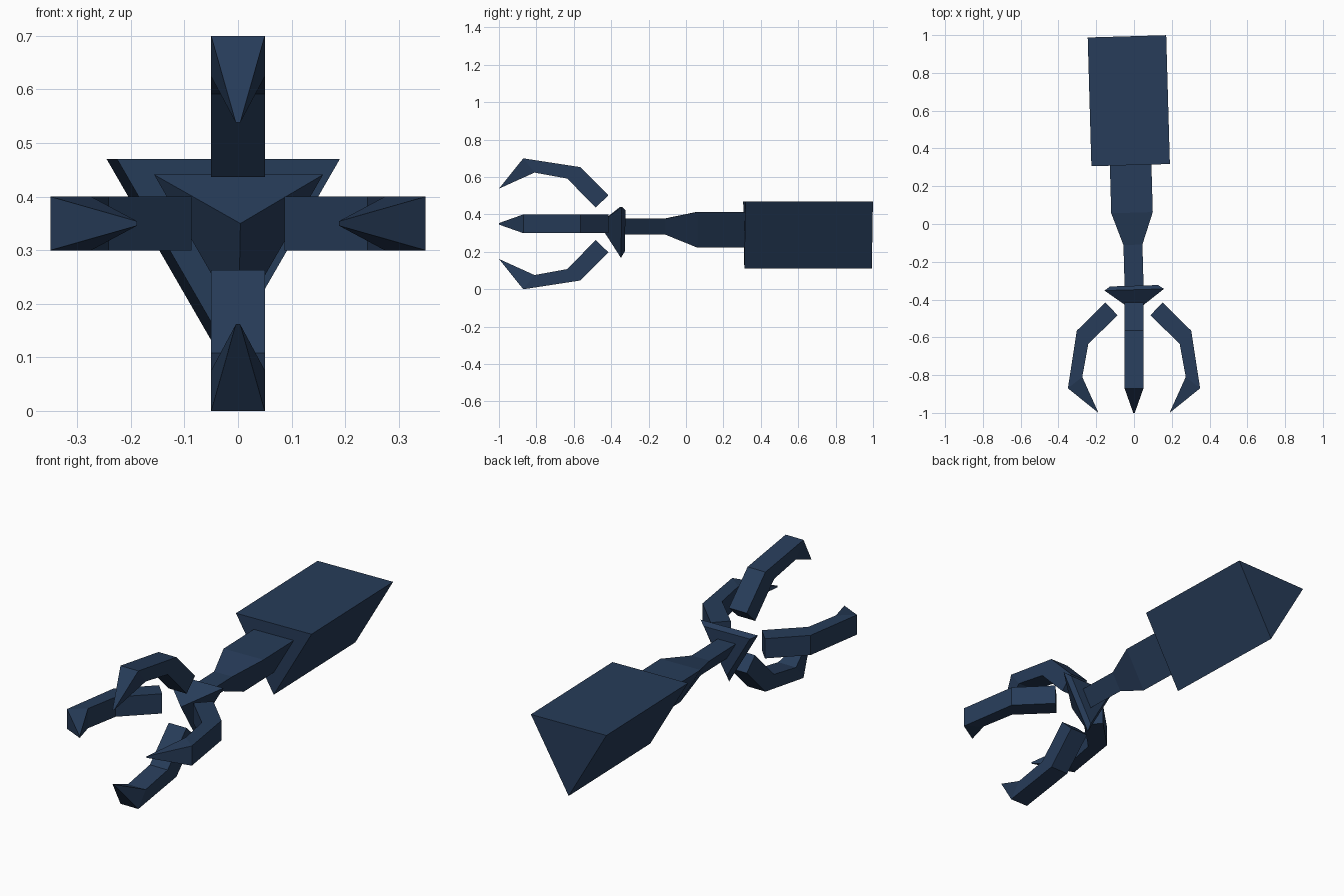
import bpy, bmesh
from math import sin, cos, pi, radians
from mathutils import Matrix

if "Cube" in bpy.data.objects:
    bpy.data.objects.remove(bpy.data.objects["Cube"])

AXIS_Z = 0.35
mat = bpy.data.materials.new("dark_blue")
mat.diffuse_color = (0.02, 0.045, 0.1, 1)
mat.use_nodes = True
mat.node_tree.nodes["Principled BSDF"].inputs["Base Color"].default_value = mat.diffuse_color


def finish(bm, name, matrix):
    bmesh.ops.recalc_face_normals(bm, faces=bm.faces)
    me = bpy.data.meshes.new(name)
    bm.to_mesh(me)
    bm.free()
    me.materials.append(mat)
    ob = bpy.data.objects.new(name, me)
    ob.matrix_world = matrix
    bpy.context.collection.objects.link(ob)
    return ob


def triangle_loft(name, stations, matrix):
    """Three-sided shaft, one corner down, through (y, radius) stations."""
    bm = bmesh.new()
    rings = []
    for y, r in stations:
        if r == 0:
            rings.append([bm.verts.new((0, y, 0))])
        else:
            angles = [-pi / 2 + i * 2 * pi / 3 for i in range(3)]
            rings.append([bm.verts.new((r * cos(a), y, r * sin(a))) for a in angles])
    for a, b in zip(rings, rings[1:]):
        for i in range(3):
            j = (i + 1) % 3
            if len(a) == 1:
                bm.faces.new((a[0], b[i], b[j]))
            else:
                bm.faces.new((a[i], a[j], b[j], b[i]))
    bm.faces.new(rings[-1])
    return finish(bm, name, matrix)


def claw(name, angle):
    """Bent square finger ending in a narrow tip, turned about the long axis."""
    outer = [(-0.415, 0.152), (-0.565, 0.303), (-0.87, 0.35)]
    inner = [(-0.483, 0.087), (-0.635, 0.242), (-0.81, 0.274)]
    w = 0.05
    bm = bmesh.new()
    rings = []
    for (yo, ro), (yi, ri) in zip(outer, inner):
        rings.append([bm.verts.new(c) for c in
                      ((-w, yo, ro), (w, yo, ro), (w, yi, ri), (-w, yi, ri))])
    for a, b in zip(rings, rings[1:]):
        for i in range(4):
            j = (i + 1) % 4
            bm.faces.new((a[i], a[j], b[j], b[i]))
    bm.faces.new(rings[0])
    # tapered tip
    o0, o1, i1, i0 = rings[-1]
    t0, t1 = (bm.verts.new((x, -1.0, 0.188)) for x in (-0.004, 0.004))
    for f in ((o0, o1, t1, t0), (i0, i1, t1, t0), (o0, i0, t0), (o1, i1, t1)):
        bm.faces.new(f)
    finish(bm, name, Matrix.Translation((0, 0, AXIS_Z)) @ Matrix.Rotation(angle, 4, 'Y'))


# shaft: slightly turned about the wrist
turn = Matrix.Translation((0, -0.31, AXIS_Z)) @ Matrix.Rotation(radians(1.64), 4, 'Z')
stations = [(-0.465, 0), (-0.348, 0.182), (-0.327, 0.147), (-0.327, 0.058),
            (-0.11, 0.058), (0.06, 0.127), (0.312, 0.127), (0.312, 0.24), (0.994, 0.24)]
triangle_loft("handle_and_wrist", [(y + 0.31, r) for y, r in stations], turn)

# four fingers
for k, side in enumerate(("top", "right", "bottom", "left")):
    claw(side + "_claw", k * pi / 2)
